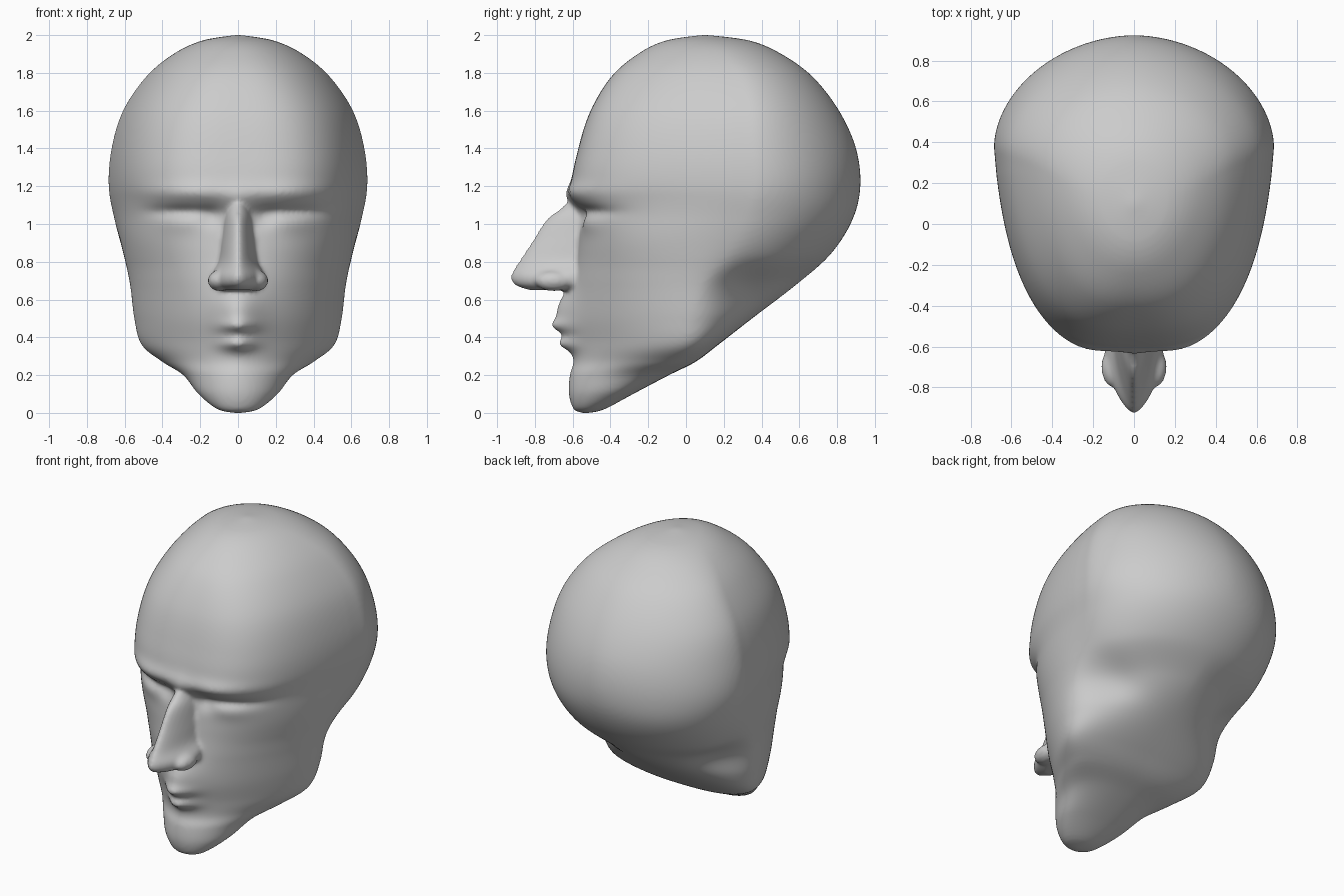
import bpy, bmesh
from math import sin, cos, pi, exp, copysign
from mathutils import Matrix

if "Cube" in bpy.data.objects:
    bpy.data.objects.remove(bpy.data.objects["Cube"])

# Head cross-sections: z, half width, front y, widest y, back y, front and back squareness
HEAD = [
    (0.00, .02, -.55, -.53, -.51, 2.0, 2.0),
    (0.02, .11, -.595, -.51, -.43, 2.0, 2.0),
    (0.10, .21, -.62, -.40, -.28, 1.95, 2.2),
    (0.20, .29, -.615, -.26, -.09, 1.85, 2.3),
    (0.27, .40, -.595, -.10, .05, 1.65, 2.5),
    (0.36, .51, -.605, -.01, .17, 1.5, 2.5),
    (0.50, .55, -.62, .03, .35, 1.58, 2.1),
    (0.68, .575, -.605, .09, .585, 1.8, 1.7),
    (0.84, .61, -.58, .21, .765, 2.15, 2.0),
    (1.02, .655, -.565, .31, .88, 2.75, 2.05),
    (1.20, .685, -.605, .37, .923, 3.2, 1.9),
    (1.40, .67, -.57, .36, .90, 3.2, 1.85),
    (1.60, .61, -.505, .34, .81, 3.0, 1.85),
    (1.78, .49, -.395, .29, .67, 2.6, 1.9),
    (1.90, .35, -.255, .20, .505, 2.2, 2.0),
    (1.97, .20, -.11, .13, .34, 2.0, 2.0),
    (2.00, .02, .08, .10, .12, 2.0, 2.0),
]
# Nose cross-sections in the same layout
NOSE = [
    (1.14, .04, -.60, -.52, -.45, 1.7, 2.0),
    (1.08, .06, -.665, -.52, -.45, 1.7, 2.0),
    (1.02, .075, -.742, -.52, -.45, 1.6, 2.0),
    (0.90, .09, -.82, -.53, -.45, 1.6, 2.0),
    (0.80, .105, -.885, -.55, -.45, 1.6, 2.0),
    (0.73, .14, -.925, -.62, -.45, 1.55, 2.0),
    (0.68, .135, -.91, -.62, -.45, 1.55, 2.0),
    (0.65, .09, -.83, -.62, -.45, 1.7, 2.0),
]
# Soft relief on the face: x, z, x spread, z spread, push forward
RELIEF = [
    (0, .53, .12, .13, .065),     # muzzle
    (0, .46, .09, .035, .045),    # upper lip
    (0, .365, .09, .035, .055),   # lower lip
    (0, 1.13, .07, .07, .03),     # root of the nose
    (.14, 1.04, .06, .05, -.03),  # inner eye corners
    (.30, 1.065, .17, .03, -.035),  # eye sockets
    (.24, 1.165, .24, .05, .03),  # brows
    (.30, 1.0, .11, .05, .01),    # lower eyelids
]


def spline(rows, steps):
    """Smooth in-between rows through the given rows."""
    out = []
    for i in range(len(rows) - 1):
        p = [rows[max(0, min(len(rows) - 1, i + k))] for k in (-1, 0, 1, 2)]
        for s in range(steps):
            t = s / steps
            out.append([b + .5 * t * (c - a + t * (2*a - 5*b + 4*c - d + t * (3*(b - c) + d - a)))
                        for a, b, c, d in zip(*p)])
    return out + [list(rows[-1])]


def power(v, e):
    return copysign(abs(v) ** e, v)


def shape_face(x, y, z):
    """Neck hollow behind the jaw, temples narrowing forward, then facial relief."""
    x *= 1 - .17 * exp(-((y - .34) / .15) ** 2 - ((z - .61) / .15) ** 2)
    u = max(0, .40 - y)
    t = max(0, min(1, (z - .8) / .35))
    x *= 1 - .21 * t * t * (3 - 2 * t) * u * u / (u + .15)
    if y < -.15:
        fade = min(1, (-.15 - y) / .2)
        for rx, rz, sx, sz, push in RELIEF:
            y -= fade * push * exp(-((abs(x) - rx) / sx) ** 2 - ((z - rz) / sz) ** 2)
    return x, y, z


def loft(bm, rows, steps, sides, shape=lambda *p: p):
    rings = []
    for z, w, f, m, b, nf, nb in spline(rows, steps):
        ring = []
        for k in range(sides):
            a = 2 * pi * k / sides
            c, s = cos(a), sin(a)
            n = nf if c > 0 else nb
            depth = (m - f) if c > 0 else (b - m)
            ring.append(bm.verts.new(shape(w * power(s, 2 / n), m - depth * power(c, 2 / n), z)))
        rings.append(ring)
    for lo, hi in zip(rings, rings[1:]):
        for k in range(sides):
            j = (k + 1) % sides
            bm.faces.new((lo[k], lo[j], hi[j], hi[k]))
    bm.faces.new(rings[0])
    bm.faces.new(rings[-1])


def blob(bm, centre, radii):
    mat = Matrix.Translation(centre) @ Matrix.Diagonal((*radii, 1))
    bmesh.ops.create_uvsphere(bm, u_segments=32, v_segments=20, radius=1, matrix=mat)


bm = bmesh.new()
loft(bm, HEAD, 14, 160, shape_face)
loft(bm, NOSE, 6, 48)
# nostril wings
for side in (-1, 1):
    blob(bm, (side * .098, -.70, .70), (.062, .10, .055))
bmesh.ops.recalc_face_normals(bm, faces=bm.faces)

mesh = bpy.data.meshes.new("head")
bm.to_mesh(mesh)
bm.free()
head = bpy.data.objects.new("head", mesh)
bpy.context.collection.objects.link(head)

# Fuse all parts into one soft skin
fuse = head.modifiers.new("fuse", 'REMESH')
fuse.mode = 'VOXEL'
fuse.voxel_size = .013
fuse.use_smooth_shade = True
soften = head.modifiers.new("soften", 'SMOOTH')
soften.factor = .5
soften.iterations = 5
